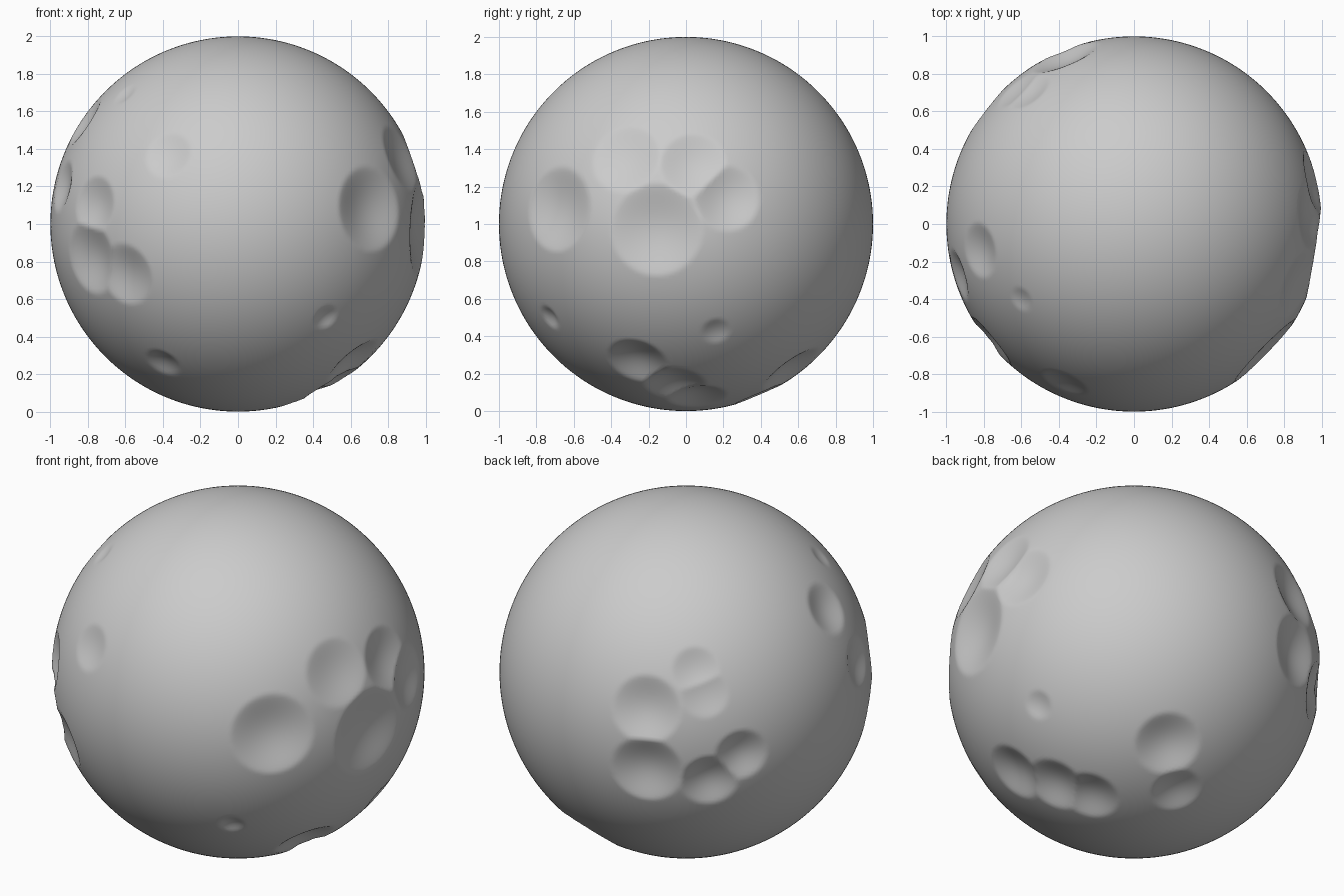
import bpy
import bmesh
from mathutils import Vector

cube = bpy.data.objects.get("Cube")
if cube:
    bpy.data.objects.remove(cube, do_unlink=True)

# Craters: direction from the centre, rim radius, depth
CRATERS = [
    # left side cluster
    (.70, -.68, .08, .23, .06), (.98, -.16, -.03, .25, .065),
    (.96, .22, .14, .18, .045), (.95, .04, .32, .18, .04),
    (.87, -.32, .35, .19, .035),
    # right front cluster
    (-.77, -.63, .10, .16, .04), (-.79, -.58, -.18, .20, .055),
    (-.60, -.75, -.27, .17, .04), (-.93, -.27, .20, .14, .035),
    (-.82, -.14, .54, .15, .035),
    # back cluster
    (-.37, .90, .22, .19, .05), (-.38, .91, -.13, .20, .06),
    (-.66, .72, -.19, .16, .05), (-.79, .61, -.05, .15, .045),
    (-.56, .71, .43, .13, .025), (-.63, .72, .31, .13, .02),
    # underside trench and pits
    (.62, -.26, -.74, .17, .05), (.50, -.06, -.86, .17, .05),
    (.36, .06, -.93, .16, .045), (.24, .57, -.79, .18, .05),
    (.03, .39, -.92, .14, .035),
    # small shallow dents
    (-.37, -.85, .37, .13, .022), (-.40, -.54, -.74, .10, .022),
    (.47, -.73, -.50, .07, .018), (.80, .16, -.57, .08, .014),
    (-.60, -.40, .69, .07, .01),
]


def bowl(t):
    """Rounded bowl with a softened rim, 1 at the centre and 0 at the rim."""
    return (1 - t * t) ** 1.25 if t < 1 else 0.0


# Cratered ball
bm = bmesh.new()
bmesh.ops.create_icosphere(bm, subdivisions=7, radius=1)
pits = [(Vector((x, y, z)).normalized(), r, d) for x, y, z, r, d in CRATERS]
for v in bm.verts:
    n = v.co.normalized()
    v.co = n * (1 - max(d * bowl((n - c).length / r) for c, r, d in pits))
mesh = bpy.data.meshes.new("cratered_ball")
bm.to_mesh(mesh)
bm.free()
mesh.shade_smooth()

ball = bpy.data.objects.new("cratered_ball", mesh)
ball.location.z = 1
bpy.context.collection.objects.link(ball)

# Plain grey stone
grey = bpy.data.materials.new("grey_stone")
grey.use_nodes = True
colour = (.6, .6, .6, 1)
grey.diffuse_color = colour
bsdf = grey.node_tree.nodes["Principled BSDF"]
bsdf.inputs["Base Color"].default_value = colour
bsdf.inputs["Roughness"].default_value = .9
mesh.materials.append(grey)
